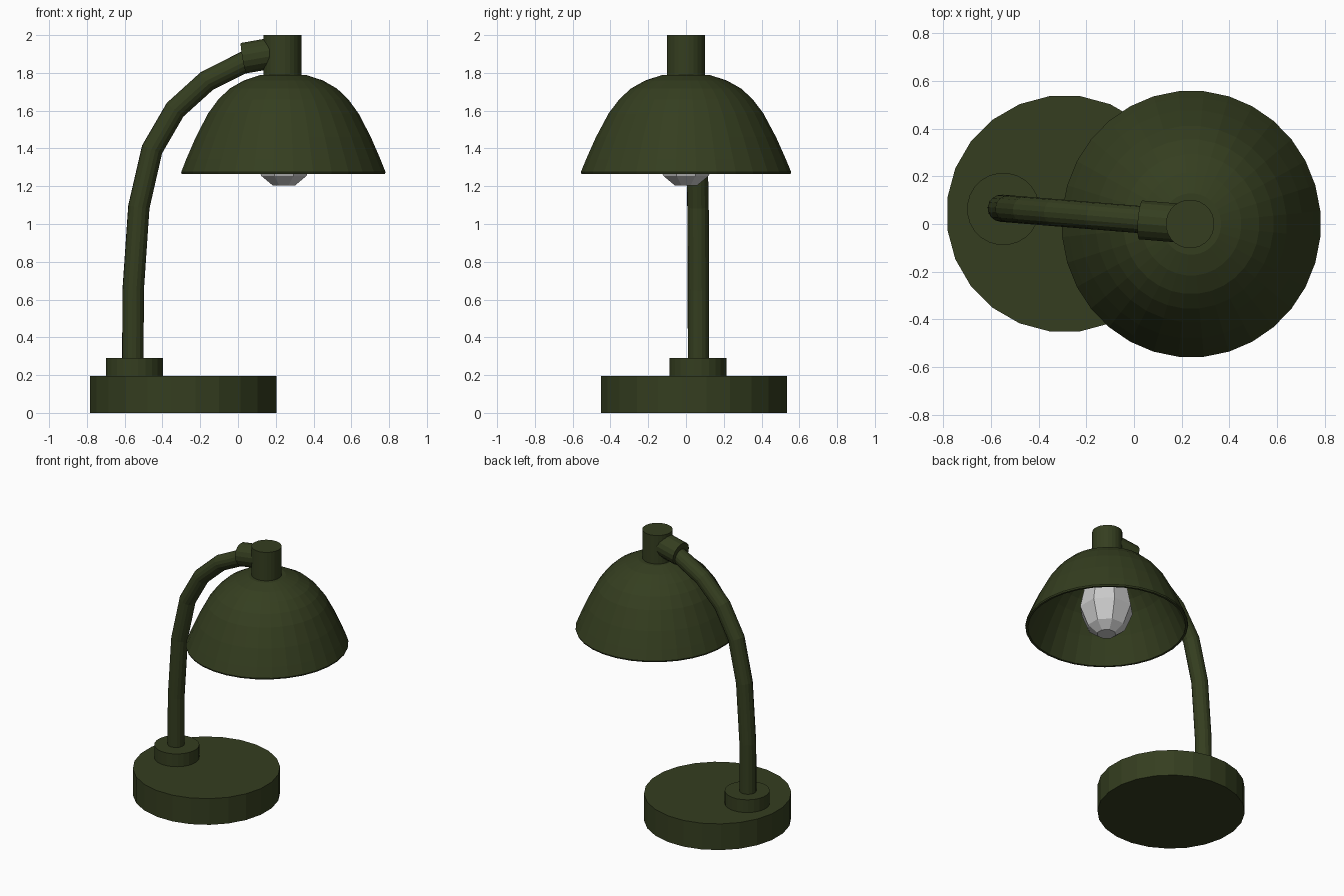
import bpy, bmesh, math
from mathutils import Vector

if "Cube" in bpy.data.objects:
    bpy.data.objects.remove(bpy.data.objects["Cube"])

green = bpy.data.materials.new("dark_green")
green.diffuse_color = (0.035, 0.048, 0.014, 1)
green.use_nodes = True
green.node_tree.nodes["Principled BSDF"].inputs["Base Color"].default_value = green.diffuse_color


def add_mesh(name, bm, mat):
    bmesh.ops.recalc_face_normals(bm, faces=bm.faces)
    me = bpy.data.meshes.new(name)
    bm.to_mesh(me)
    bm.free()
    ob = bpy.data.objects.new(name, me)
    bpy.context.collection.objects.link(ob)
    if mat:
        me.materials.append(mat)
    return ob


def lathe(name, profile, sides, loc, mat=green, scale_x=1.0, closed=False, turn=0.5):
    """Revolve (radius, height) points about z; an open profile gets flat end caps."""
    bm = bmesh.new()
    rings = []
    for r, z in profile:
        angles = [2 * math.pi * (i + turn) / sides for i in range(sides)]
        rings.append([bm.verts.new((scale_x * r * math.cos(a), r * math.sin(a), z)) for a in angles])
    pairs = list(zip(rings, rings[1:]))
    if closed:
        pairs.append((rings[-1], rings[0]))
    else:
        bm.faces.new(rings[0])
        bm.faces.new(rings[-1])
    for a, b in pairs:
        for i in range(sides):
            j = (i + 1) % sides
            bm.faces.new((a[i], a[j], b[j], b[i]))
    ob = add_mesh(name, bm, mat)
    ob.location = loc
    return ob


# Round base and the collar holding the arm
lathe("base", [(0.497, 0), (0.497, 0.195)], 24, (-0.29, 0.043, 0))
lathe("arm_collar", [(0.152, 0.19), (0.152, 0.29)], 24, (-0.548, 0.063, 0))

# Bent arm, swinging slightly towards the front as it rises
path = [(-0.557, 0.2), (-0.555, 0.65), (-0.525, 1.09), (-0.455, 1.395),
        (-0.333, 1.605), (-0.165, 1.757), (0.04, 1.86), (0.12, 1.89)]
curve = bpy.data.curves.new("arm", 'CURVE')
curve.dimensions = '3D'
curve.bevel_depth = 0.057
curve.bevel_resolution = 6
curve.use_fill_caps = True
spline = curve.splines.new('POLY')
spline.points.add(len(path) - 1)
for p, (x, z) in zip(spline.points, path):
    p.co = (x, 0.066 - 0.082 * (x + 0.555), z, 1)
spline.use_smooth = False
curve.materials.append(green)
arm = bpy.data.objects.new("arm", curve)
bpy.context.collection.objects.link(arm)

# Sleeve joining the arm to the shade cap
start, end = Vector((0.03, 0.017, 1.878)), Vector((0.2, 0.003, 1.908))
sleeve = lathe("arm_sleeve", [(0.083, 0), (0.083, (end - start).length)], 16, start)
sleeve.rotation_mode = 'QUATERNION'
sleeve.rotation_quaternion = (end - start).to_track_quat('Z', 'Y')

# Cap on top of the shade
lathe("shade_cap", [(0.102, 1.76), (0.102, 2.0)], 24, (0.235, 0, 0))

# Thin domed shade, open underneath
outer = [(0.54, 1.265), (0.543, 1.275), (0.515, 1.345), (0.465, 1.46), (0.40, 1.585),
         (0.345, 1.66), (0.285, 1.717), (0.21, 1.76), (0.125, 1.788), (0.02, 1.79)]
inner = [(max(r - 0.018, 0.02), z - 0.014) for r, z in reversed(outer[2:])] + [(0.525, 1.265)]
lathe("shade", [(r * 1.03, z) for r, z in outer + inner], 32, (0.24, 0, 0),
      scale_x=0.972, closed=True)

# Faceted light bulb
lathe("bulb", [(0.065, 1.205), (0.13, 1.255), (0.185, 1.39), (0.15, 1.56), (0.09, 1.68), (0.09, 1.78)],
      8, (0.243, 0, 0), mat=None)
